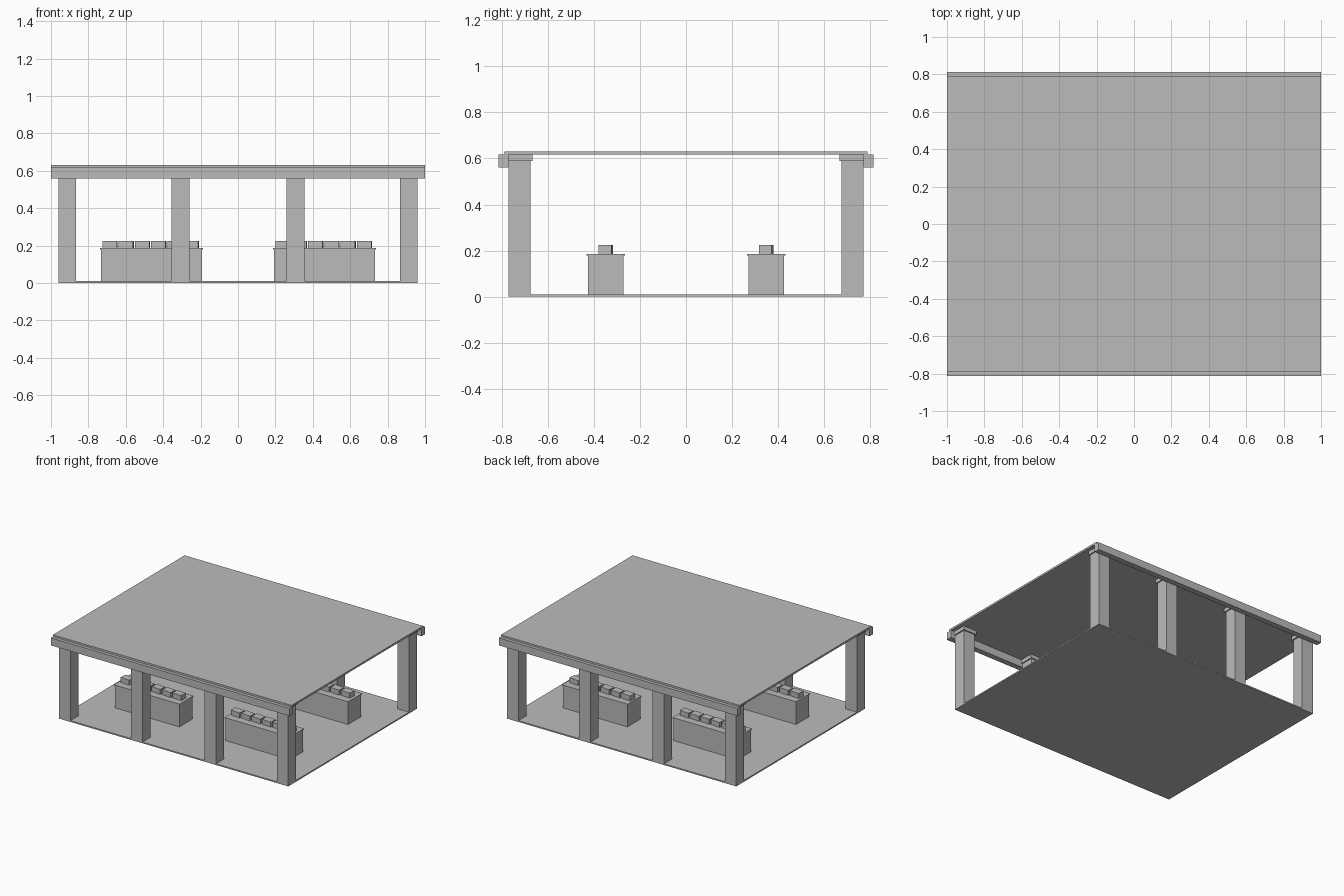
import bpy
import bmesh
import math
from mathutils import Matrix, Vector

if "Cube" in bpy.data.objects:
    bpy.data.objects.remove(bpy.data.objects["Cube"])

grey = bpy.data.materials.new("plain grey")
grey.diffuse_color = (0.5, 0.5, 0.5, 1)
grey.use_nodes = True
grey.node_tree.nodes["Principled BSDF"].inputs["Base Color"].default_value = grey.diffuse_color


def box(name, x, y, z, turn=0.0):
    """Box from (min, max) ranges, turned about its own vertical axis."""
    size = Vector((x[1] - x[0], y[1] - y[0], z[1] - z[0]))
    centre = Vector((x[0] + x[1], y[0] + y[1], z[0] + z[1])) / 2
    mesh = bpy.data.meshes.new(name)
    bm = bmesh.new()
    bmesh.ops.create_cube(bm, size=1, matrix=Matrix.Diagonal((*size, 1)))
    bm.to_mesh(mesh)
    bm.free()
    mesh.materials.append(grey)
    obj = bpy.data.objects.new(name, mesh)
    obj.location = centre
    obj.rotation_euler.z = turn
    bpy.context.collection.objects.link(obj)
    return obj


def around(c, half):
    return (c - half, c + half)


# Floor slab and flat roof
box("floor", (-0.961, 0.961), (-0.771, 0.771), (0, 0.01))
box("roof", (-1, 1), (-0.788, 0.788), (0.617, 0.631))

for side in (-1, 1):
    # Long fascia beam under each roof edge
    box("fascia", (-1, 1), around(side * 0.791, 0.0215), (0.56, 0.617))

    # Row of square pillars with wider caps
    for px in (-0.913, -0.308, 0.308, 0.913):
        py = side * 0.723
        box("pillar", around(px, 0.048), around(py, 0.048), (0.01, 0.589))
        box("pillar_cap", around(px, 0.057), around(py, 0.057), (0.589, 0.617))

    # Two counters per side, each with a row of slightly turned boxes
    for cx in (-0.463, 0.463):
        cy = side * 0.348
        box("counter", around(cx, 0.27), around(cy, 0.077), (0.01, 0.178))
        box("counter_top", around(cx, 0.275), around(cy, 0.083), (0.178, 0.186))
        for i in range(6):
            ix = cx - 0.004 + (i - 2.5) * 0.087
            box("goods_box", around(ix, 0.039), around(cy, 0.0275),
                (0.186, 0.224), math.radians(-5))
